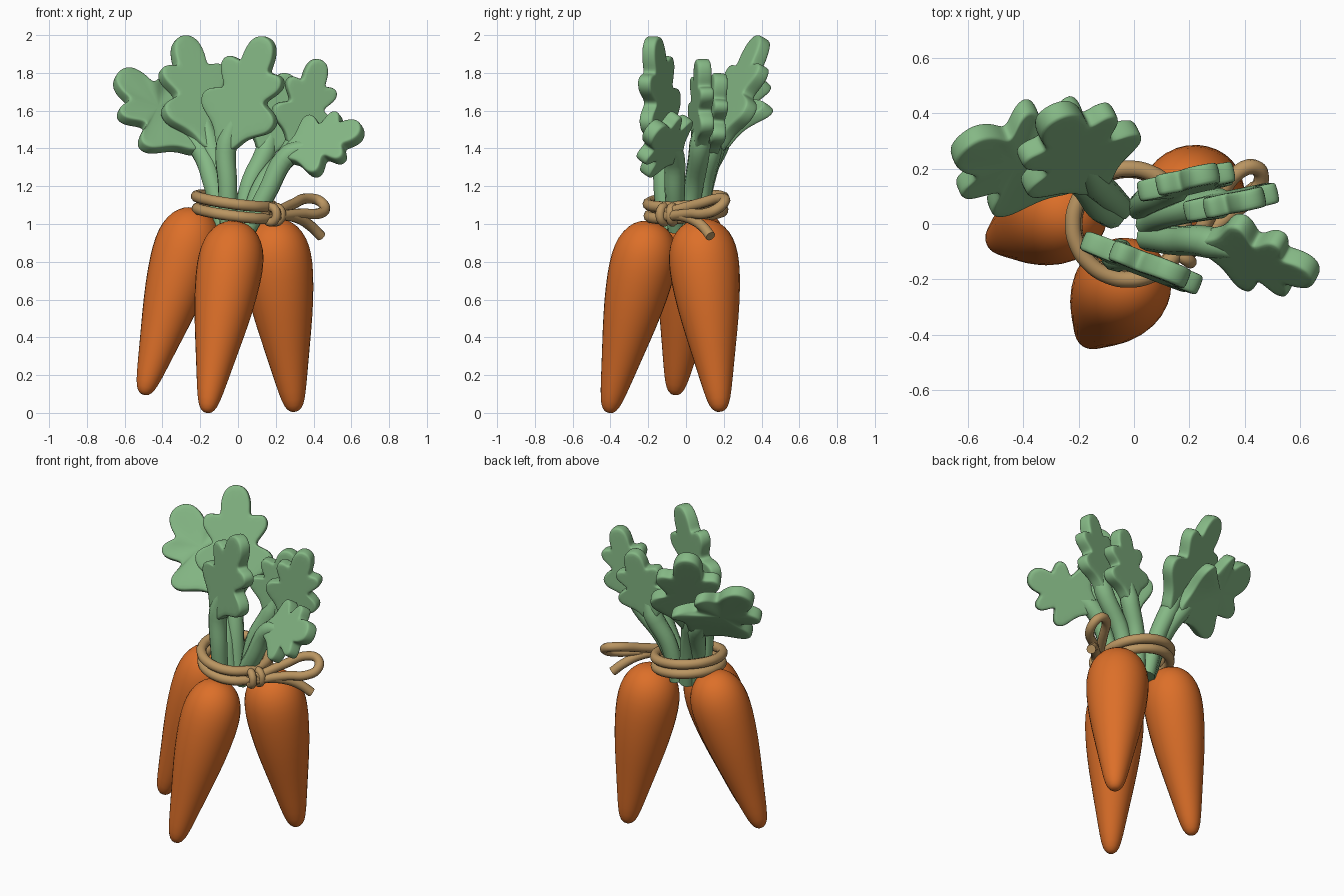
import bpy, bmesh, math
from mathutils import Vector

if "Cube" in bpy.data.objects:
    bpy.data.objects.remove(bpy.data.objects["Cube"])


def material(name, rgb):
    m = bpy.data.materials.new(name)
    m.diffuse_color = (*rgb, 1)
    m.use_nodes = True
    m.node_tree.nodes["Principled BSDF"].inputs["Base Color"].default_value = m.diffuse_color
    return m


ORANGE = material("carrot orange", (0.72, 0.16, 0.022))
GREEN = material("leaf green", (0.235, 0.48, 0.235))
TAN = material("rope tan", (0.49, 0.30, 0.12))


def finish(name, bm, mat, subsurf):
    bmesh.ops.recalc_face_normals(bm, faces=bm.faces)
    for f in bm.faces:
        f.smooth = True
    me = bpy.data.meshes.new(name)
    bm.to_mesh(me)
    bm.free()
    me.materials.append(mat)
    ob = bpy.data.objects.new(name, me)
    bpy.context.collection.objects.link(ob)
    mod = ob.modifiers.new("smooth", 'SUBSURF')
    mod.levels = mod.render_levels = subsurf
    return ob


def tube(name, points, radius, mat, cyclic=False, taper=None):
    """Round tube through the points, turned into a mesh."""
    cu = bpy.data.curves.new(name, 'CURVE')
    cu.dimensions = '3D'
    cu.bevel_depth = radius
    cu.bevel_resolution = 3
    cu.resolution_u = 6
    cu.use_fill_caps = True
    sp = cu.splines.new('BEZIER')
    sp.bezier_points.add(len(points) - 1)
    sp.use_cyclic_u = cyclic
    for i, (bp, p) in enumerate(zip(sp.bezier_points, points)):
        bp.co = p
        bp.handle_left_type = bp.handle_right_type = 'AUTO'
        bp.radius = taper[i] if taper else 1
    cu.materials.append(mat)
    ob = bpy.data.objects.new(name, cu)
    bpy.context.collection.objects.link(ob)
    bpy.ops.object.select_all(action='DESELECT')
    ob.select_set(True)
    bpy.context.view_layer.objects.active = ob
    bpy.ops.object.convert(target='MESH')
    bpy.ops.object.shade_smooth_by_angle(angle=math.radians(50))


# Carrots: a lathed profile (share of length, radius) along a tilted axis
PROFILE = [(0.004, 0.025), (0.03, 0.05), (0.1, 0.07), (0.25, 0.1), (0.4, 0.132),
           (0.55, 0.161), (0.7, 0.179), (0.8, 0.18), (0.88, 0.165), (0.945, 0.128),
           (0.985, 0.075)]


def carrot(name, tip, top, fat=1.0):
    tip, top = Vector(tip), Vector(top)
    axis = top - tip
    q = axis.to_track_quat('Z', 'Y')
    n = 16
    bm = bmesh.new()
    rings = []
    for t, r in PROFILE:
        rings.append([bm.verts.new(tip + axis * t + q @ Vector(
            (r * fat * math.cos(2 * math.pi * k / n), r * fat * math.sin(2 * math.pi * k / n), 0)))
            for k in range(n)])
    for a, b in zip(rings, rings[1:]):
        for k in range(n):
            bm.faces.new((a[k], a[(k + 1) % n], b[(k + 1) % n], b[k]))
    for ring, p in ((rings[0], tip), (rings[-1], top)):
        c = bm.verts.new(p)
        for k in range(n):
            bm.faces.new((ring[k], ring[(k + 1) % n], c))
    finish(name, bm, ORANGE, 1)


carrot("front_carrot", (-0.165, -0.41, 0.0), (-0.005, -0.175, 1.015))
carrot("left_carrot", (-0.5, -0.06, 0.095), (-0.21, 0.06, 1.085))
carrot("right_carrot", (0.3, 0.18, 0.005), (0.18, 0.07, 1.03), 1.06)

# Leaves: a five-lobed outline, half of it listed and mirrored
HALF = [(0.14, -0.72), (0.22, -0.48), (0.4, -0.34), (0.57, -0.24), (0.62, -0.04),
        (0.48, 0.08), (0.3, 0.12), (0.4, 0.25), (0.51, 0.4), (0.48, 0.56), (0.36, 0.6),
        (0.21, 0.55), (0.24, 0.72), (0.19, 0.94), (0.07, 1.03)]
OUTLINE = HALF + [(-x, y) for x, y in reversed(HALF)]


def leaf(name, base, mid, centre, tip, across, wide=1.0, curl=0.0, thick=0.038):
    base, mid, centre, tip = map(Vector, (base, mid, centre, tip))
    length = (tip - centre).length
    along = (tip - centre).normalized()
    across = Vector(across)
    across = (across - along * across.dot(along)).normalized()
    normal = across.cross(along)
    # blade: extruded outline with inset faces, softened; curl bends one side back
    bm = bmesh.new()
    sides = [[bm.verts.new(centre + (across * x * wide + along * y) * length
                           + normal * (s * thick - curl * max(x, 0) ** 2))
              for x, y in OUTLINE] for s in (-1, 1)]
    caps = [bm.faces.new(s) for s in sides]
    n = len(OUTLINE)
    for k in range(n):
        j = (k + 1) % n
        bm.faces.new((sides[0][k], sides[0][j], sides[1][j], sides[1][k]))
    bmesh.ops.recalc_face_normals(bm, faces=bm.faces)
    bmesh.ops.inset_individual(bm, faces=caps, thickness=0.014)
    finish(name + "_blade", bm, GREEN, 2)
    # stem: runs from the bundle into the blade
    tube(name + "_stem", [base, mid, centre - along * length * 0.62, centre - along * length * 0.1],
         0.05, GREEN, taper=[0.95, 1.05, 1.15, 0.6])


leaf("far_left_leaf", (-0.08, 0.03, 0.97), (-0.13, 0.07, 1.2),
     (-0.37, 0.215, 1.56), (-0.625, 0.285, 1.795), (0.3, 0.34, 0.3), 1.25, 0.26)
leaf("back_leaf", (-0.05, 0.06, 0.97), (-0.09, 0.1, 1.22),
     (-0.2, 0.25, 1.63), (-0.29, 0.4, 1.98), (0.4, 0.2, 0))
leaf("front_leaf", (-0.05, -0.1, 0.97), (-0.055, -0.12, 1.2),
     (0.02, -0.14, 1.635), (0.15, -0.18, 1.98), (1, -0.4, 0))
leaf("back_right_leaf", (0.02, 0.06, 0.97), (0.06, 0.09, 1.2),
     (0.19, 0.15, 1.54), (0.26, 0.18, 1.79), (1, 0.2, 0), 1.15)
leaf("right_leaf", (0.05, 0.0, 0.97), (0.13, 0.04, 1.2),
     (0.35, 0.08, 1.59), (0.43, 0.09, 1.865), (1, 0.22, 0))
leaf("low_right_leaf", (0.05, -0.05, 0.97), (0.15, -0.06, 1.16),
     (0.42, -0.11, 1.42), (0.655, -0.18, 1.5), (0, -0.2, -0.28), 1.25)

# Rope: two tilted turns around the stems
for name, dz, rad in (("upper_rope_turn", 0.034, 0.2), ("lower_rope_turn", -0.03, 0.195)):
    pts = []
    for k in range(16):
        a = 2 * math.pi * k / 16
        x, y = rad * math.cos(a) - 0.02, rad * math.sin(a)
        pts.append((x, y, 1.085 + dz - 0.13 * x + 0.08 * y))
    tube(name, pts, 0.03, TAN, cyclic=True)

# Knot: two small wraps over the turns
for i, deg in enumerate((-34, -20)):
    d = Vector((math.cos(math.radians(deg)), math.sin(math.radians(deg)), 0))
    c = Vector((0.0, 0, 1.05)) + d * 0.21
    tube(f"knot_wrap_{i + 1}", [c + d * 0.035 * math.cos(t) + Vector((0, 0, 0.04 * math.sin(t)))
                                for t in (k * math.pi / 4 for k in range(8))],
         0.024, TAN, cyclic=True)

# Bow loop and loose end
tube("bow_loop", [(0.2, -0.1, 1.06), (0.29, 0.06, 1.105), (0.38, 0.19, 1.135), (0.435, 0.205, 1.12),
                  (0.46, 0.165, 1.08), (0.425, 0.1, 1.055), (0.34, 0.03, 1.055),
                  (0.2, -0.1, 1.04)], 0.028, TAN)
tube("loose_end", [(0.2, -0.1, 1.05), (0.32, 0.02, 1.03), (0.39, 0.09, 0.985), (0.44, 0.13, 0.935)],
     0.028, TAN)
